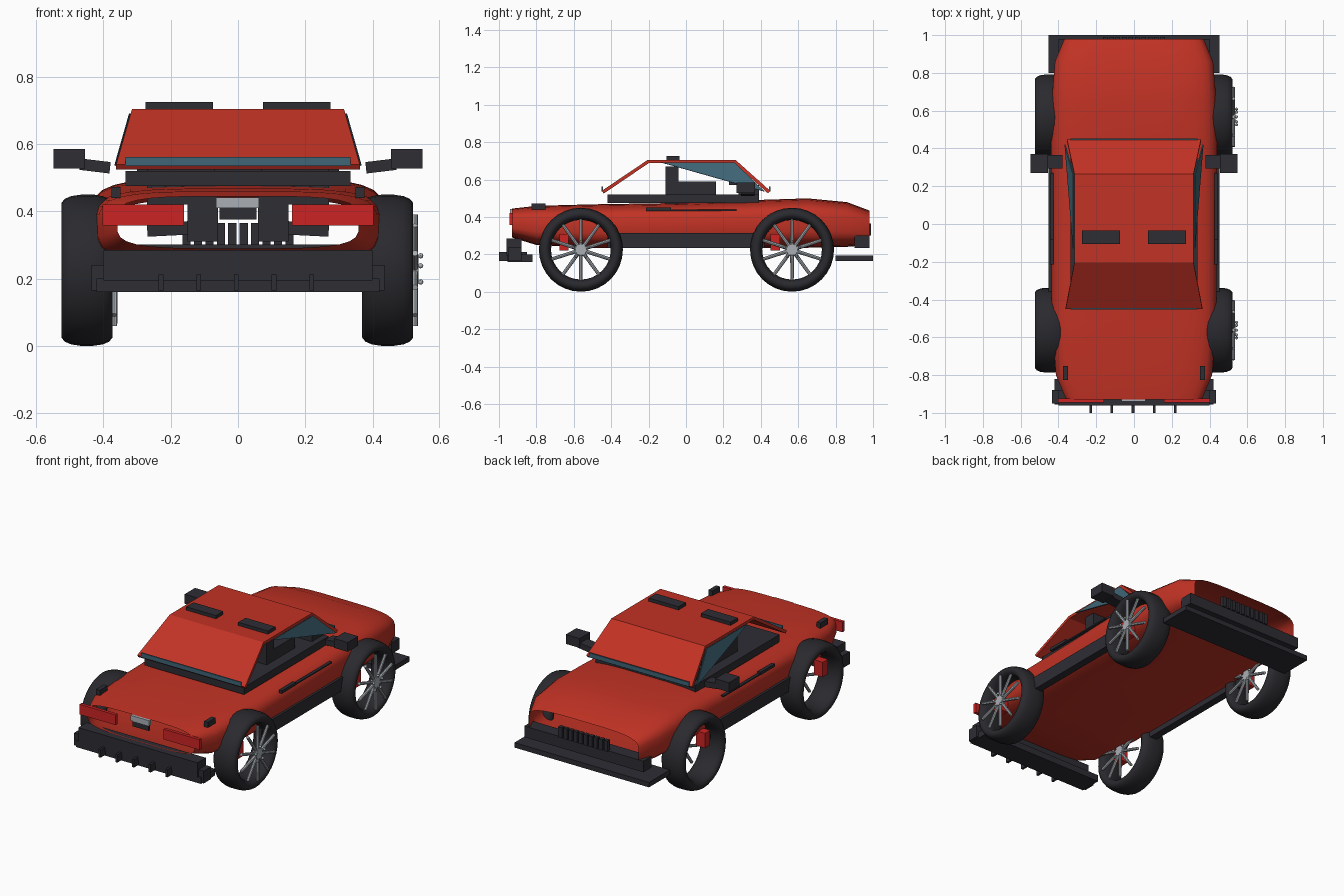
import bpy, bmesh, math
from mathutils import Matrix, Vector

cube = bpy.data.objects.get("Cube")
if cube:
    bpy.data.objects.remove(cube, do_unlink=True)


def material(name, rgb):
    m = bpy.data.materials.new(name)
    m.use_nodes = True
    m.diffuse_color = (*rgb, 1)
    m.node_tree.nodes["Principled BSDF"].inputs["Base Color"].default_value = (*rgb, 1)
    return m


RED = material("body red", (0.54, 0.032, 0.018))
DARK = material("dark trim", (0.026, 0.026, 0.034))
TYRE = material("tyre rubber", (0.023, 0.023, 0.028))
GLASS = material("blue glass", (0.05, 0.13, 0.18))
SILVER = material("silver", (0.40, 0.43, 0.46))
LIGHT = material("lamp red", (0.60, 0.017, 0.017))


def finish(name, bm, mat, smooth=None):
    bmesh.ops.recalc_face_normals(bm, faces=bm.faces)
    me = bpy.data.meshes.new(name)
    bm.to_mesh(me)
    bm.free()
    me.materials.append(mat)
    ob = bpy.data.objects.new(name, me)
    bpy.context.collection.objects.link(ob)
    if smooth:
        bpy.ops.object.select_all(action='DESELECT')
        ob.select_set(True)
        bpy.context.view_layer.objects.active = ob
        bpy.ops.object.shade_smooth_by_angle(angle=math.radians(smooth))
    return ob


def box(name, mat, x, y, z, tilt=0):
    """Box from (min, max) ranges, tilted about the y axis."""
    size = Vector([r[1] - r[0] for r in (x, y, z)])
    centre = Vector([(r[1] + r[0]) / 2 for r in (x, y, z)])
    bm = bmesh.new()
    bmesh.ops.create_cube(bm, size=1, matrix=Matrix.Translation(centre)
                          @ Matrix.Rotation(tilt, 4, 'Y') @ Matrix.Diagonal((*size, 1)))
    return finish(name, bm, mat)


def pair(name, mat, x, y, z, tilt=0):
    """Same box on both sides."""
    box("left_" + name, mat, x, y, z, tilt)
    box("right_" + name, mat, (-x[1], -x[0]), y, z, -tilt)


def oval(n, power):
    """Unit superellipse points."""
    pts = []
    for i in range(n):
        a = 2 * math.pi * (i + 0.5) / n
        c, s = math.cos(a), math.sin(a)
        pts.append((math.copysign(abs(c) ** (2 / power), c),
                    math.copysign(abs(s) ** (2 / power), s)))
    return pts


def bridge(bm, rings, closed=False):
    n = len(rings[0])
    for k in range(len(rings) - (not closed)):
        a, b = rings[k], rings[(k + 1) % len(rings)]
        for i in range(n):
            bm.faces.new((a[i], a[(i + 1) % n], b[(i + 1) % n], b[i]))


# Body: open-ended shell lofted along its length (y, half width, bottom, top)
stations = [(-0.93, 0.36, 0.29, 0.445), (-0.80, 0.415, 0.25, 0.46),
            (-0.50, 0.437, 0.235, 0.468), (0, 0.44, 0.235, 0.476),
            (0.40, 0.44, 0.235, 0.492), (0.65, 0.437, 0.235, 0.50),
            (0.86, 0.42, 0.24, 0.48), (0.98, 0.37, 0.25, 0.435)]
bm = bmesh.new()
rings = []
for y, w, lo, hi in stations:
    rings.append([bm.verts.new((w * u, y, (hi + lo) / 2 + (hi - lo) / 2 * v))
                  for u, v in oval(28, 4)])
bridge(bm, rings)
finish("body_shell", bm, RED, 35)

# Cabin: folded panel over roof and both screens
bm = bmesh.new()
rows = [[bm.verts.new((s * w, y, z)) for s in (-1, 1)]
        for y, z, w in [(-0.45, 0.54, 0.362), (-0.205, 0.705, 0.315),
                        (0.265, 0.705, 0.315), (0.45, 0.54, 0.355)]]
for a, b in zip(rows, rows[1:]):
    bm.faces.new((a[0], a[1], b[1], b[0]))
roof = finish("cabin_panel", bm, RED)
mod = roof.modifiers.new("thickness", 'SOLIDIFY')
mod.thickness = 0.018
mod.offset = -1

# Glass: screen strips and triangular side panes
box("rear_glass_strip", GLASS, (-0.335, 0.335), (-0.452, -0.444), (0.535, 0.562))
box("front_glass_strip", GLASS, (-0.335, 0.335), (0.444, 0.452), (0.535, 0.562))
for s, side in ((1, "left"), (-1, "right")):
    bm = bmesh.new()
    bm.faces.new([bm.verts.new(p) for p in ((s * 0.362, 0.42, 0.535),
                  (s * 0.318, 0.26, 0.69), (s * 0.318, -0.13, 0.69))])
    pane = finish(side + "_side_glass", bm, GLASS)
    pane.modifiers.new("thickness", 'SOLIDIFY').thickness = 0.006

# Cabin interior
box("cabin_sill", DARK, (-0.335, 0.335), (-0.42, 0.39), (0.475, 0.52))
pair("seat_back", DARK, (0.07, 0.27), (-0.11, -0.04), (0.42, 0.67))
pair("seat_cushion", DARK, (0.07, 0.27), (-0.08, 0.16), (0.50, 0.59))
pair("seat_base", DARK, (0.06, 0.27), (-0.08, 0.16), (0.33, 0.37), 0.05)
pair("seat_mount", DARK, (0.06, 0.15), (-0.11, -0.04), (0.31, 0.45))
box("dashboard", DARK, (-0.30, 0.30), (0.28, 0.39), (0.51, 0.57))
box("steering_wheel", DARK, (-0.27, -0.10), (0.23, 0.29), (0.57, 0.625))

# Roof vents, mirrors, deck clips, door details, skirts
pair("roof_vent", DARK, (0.075, 0.275), (-0.105, -0.035), (0.70, 0.725))
pair("mirror", DARK, (0.455, 0.548), (0.27, 0.37), (0.528, 0.585))
pair("mirror_arm", DARK, (0.38, 0.47), (0.295, 0.365), (0.518, 0.552), -0.12)
pair("deck_clip", DARK, (0.35, 0.376), (-0.825, -0.752), (0.44, 0.473))
pair("door_handle", DARK, (0.425, 0.446), (-0.215, -0.08), (0.432, 0.45))
pair("door_groove", DARK, (0.425, 0.442), (-0.08, 0.27), (0.431, 0.439))
pair("side_skirt", DARK, (0.405, 0.452), (-0.42, 0.42), (0.235, 0.315))

# Tail: lamps, plate, bumper and finned diffuser
pair("tail_lamp", LIGHT, (0.16, 0.403), (-0.945, -0.925), (0.358, 0.42))
box("number_plate", SILVER, (-0.065, 0.062), (-0.94, -0.925), (0.41, 0.442))
box("plate_recess", DARK, (-0.055, 0.055), (-0.935, -0.925), (0.376, 0.41))
box("rear_bumper", DARK, (-0.40, 0.40), (-0.96, -0.88), (0.195, 0.285))
box("diffuser", DARK, (-0.42, 0.42), (-0.955, -0.82), (0.16, 0.20))
pair("diffuser_end", DARK, (0.395, 0.435), (-0.95, -0.88), (0.165, 0.24))
for i in range(5):
    x = -0.005 + (i - 2) * 0.112
    box("diffuser_fin_%d" % i, DARK, (x - 0.007, x + 0.007), (-1, -0.85), (0.165, 0.212))

# Nose: bumper, splitter, grille bars
box("front_bumper", DARK, (-0.40, 0.40), (0.90, 0.98), (0.235, 0.302))
box("splitter", DARK, (-0.452, 0.452), (0.80, 1.0), (0.165, 0.195))
for i in range(10):
    x = (i - 4.5) * 0.034
    box("grille_bar_%d" % i, DARK, (x - 0.012, x + 0.012), (0.965, 0.99), (0.30, 0.365))


# Wheels: hollow tyre, spokes on the +x face, hub, bolts and caliper
def wheel(name, cx, cy, cz=0.225):
    bm = bmesh.new()
    rings = []
    for i in range(32):
        a = 2 * math.pi * i / 32
        ring = []
        for u, v in oval(16, 2.4):
            r = 0.192 + 0.033 * v
            ring.append(bm.verts.new((cx + 0.077 * u, cy + r * math.cos(a), cz + r * math.sin(a))))
        rings.append(ring)
    bridge(bm, rings, closed=True)
    finish(name + "_tyre", bm, TYRE, 40)

    face = cx + 0.081
    bm = bmesh.new()
    turn = Matrix.Rotation(math.pi / 2, 4, 'Y')
    bmesh.ops.create_cone(bm, cap_ends=True, segments=16, radius1=0.036, radius2=0.03,
                          depth=0.022, matrix=Matrix.Translation((face, cy, cz)) @ turn)
    for i in range(10):
        spin = Matrix.Translation((face, cy, cz)) @ Matrix.Rotation(math.pi * i / 5, 4, 'X')
        bmesh.ops.create_cone(bm, cap_ends=True, segments=8, radius1=0.010, radius2=0.009,
                              depth=0.15, matrix=spin @ Matrix.Translation((0, 0, 0.09)))
        if i % 2 == 0:
            bmesh.ops.create_uvsphere(bm, u_segments=8, v_segments=6, radius=0.008,
                                      matrix=spin @ Matrix.Translation((0.017, 0, 0.043)))
    finish(name + "_spokes", bm, SILVER, 40)
    box(name + "_caliper", LIGHT, (cx - 0.03, cx + 0.03), (cy - 0.115, cy - 0.065),
        (cz - 0.005, cz + 0.085))


for end, y in (("rear", -0.562), ("front", 0.567)):
    for side, x in (("left", 0.445), ("right", -0.449)):
        wheel(end + "_" + side, x, y)
